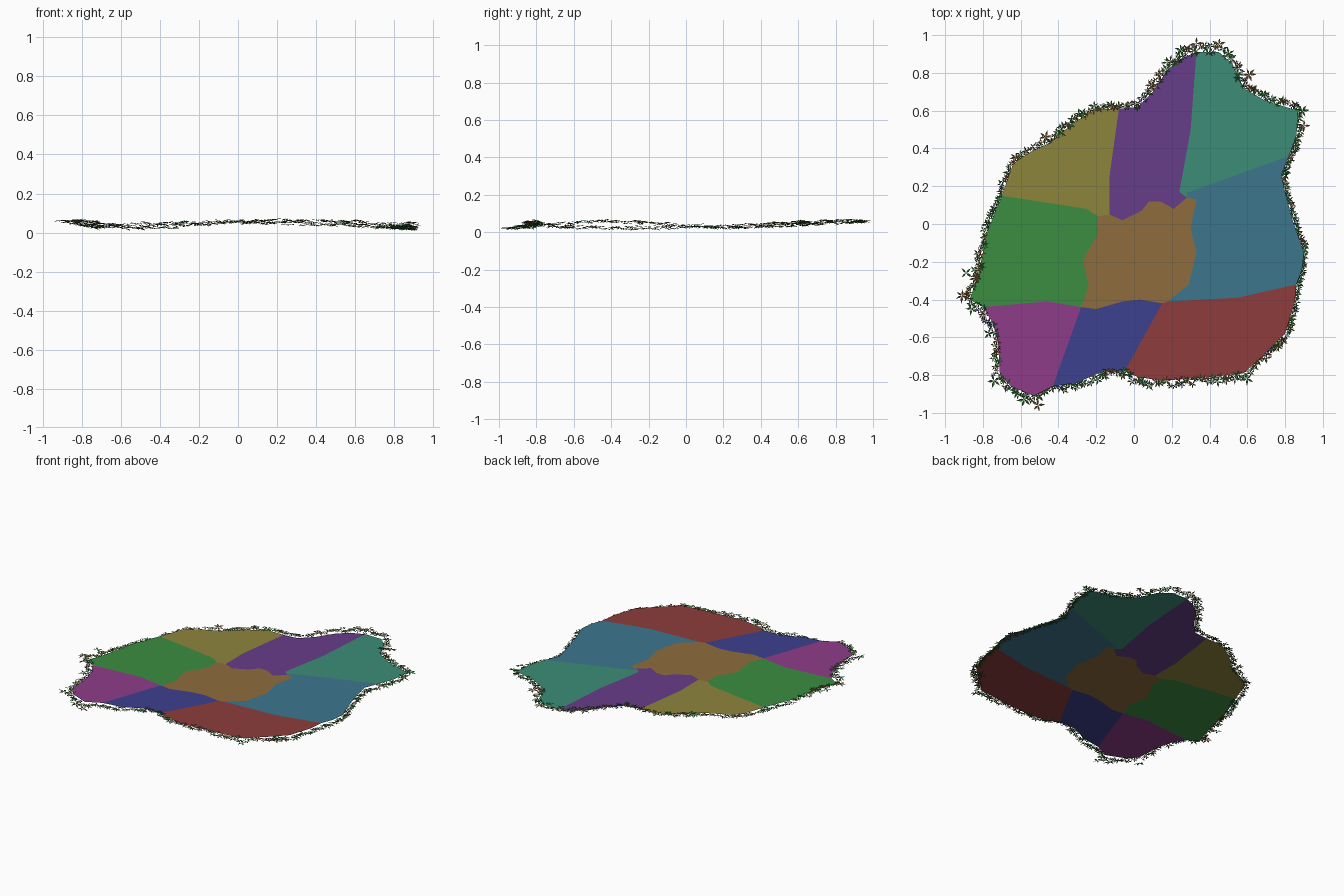
import bpy, bmesh, math, random
from mathutils import Vector, Matrix, Euler

if "Cube" in bpy.data.objects:
    bpy.data.objects.remove(bpy.data.objects["Cube"])

random.seed(7)
SHEET_Z = 0.045
HI, MID, LO = 0.27, 0.15, 0.046


def material(name, rgb):
    m = bpy.data.materials.new(name)
    m.diffuse_color = (*rgb, 1)
    m.use_nodes = True
    m.node_tree.nodes["Principled BSDF"].inputs["Base Color"].default_value = m.diffuse_color
    return m


MATS = {
    "purple": material("purple", (0.135, LO, 0.25)),
    "sea_green": material("sea green", (LO, HI, 0.18)),
    "steel_blue": material("steel blue", (LO, 0.18, HI)),
    "red": material("red", (HI, LO, LO)),
    "navy": material("navy", (LO, 0.052, HI)),
    "magenta": material("magenta", (HI, LO, 0.25)),
    "green": material("green", (LO, HI, 0.052)),
    "olive": material("olive", (HI, 0.235, LO)),
    "brown": material("brown", (HI, MID, LO)),
}


def finish(bm, name, mat):
    me = bpy.data.meshes.new(name)
    bm.to_mesh(me)
    bm.free()
    me.materials.append(MATS[mat])
    ob = bpy.data.objects.new(name, me)
    bpy.context.collection.objects.link(ob)
    return ob


def plate(name, pts, mat):
    bm = bmesh.new()
    f = bm.faces.new([bm.verts.new((x, y, SHEET_Z)) for x, y in pts])
    f.normal_update()
    if f.normal.z < 0:
        f.normal_flip()
    bmesh.ops.triangulate(bm, faces=[f], ngon_method='EAR_CLIP')
    finish(bm, name, mat)


# Borders between outer regions, clockwise, each from the hub outwards
spokes = [
    [(-0.13, 0.05), (-0.13, 0.25), (-0.08, 0.61)],
    [(0.28, 0.14), (0.24, 0.17), (0.30, 0.5), (0.33, 0.91)],
    [(0.28, 0.14), (0.28, 0.165), (0.82, 0.36)],
    [(0.18, -0.41), (0.55, -0.39), (0.86, -0.32)],
    [(0.15, -0.42), (-0.05, -0.78)],
    [(-0.28, -0.44), (-0.43, -0.86)],
    [(-0.28, -0.44), (-0.46, -0.41), (-0.80, -0.44)],
    [(-0.19, 0.04), (-0.25, 0.08), (-0.70, 0.15)],
]
# Outer edge of each region, between spoke i and i + 1
outer = [
    [(0.02, 0.62), (0.10, 0.70), (0.18, 0.82), (0.26, 0.88)],
    [(0.45, 0.91), (0.52, 0.85), (0.58, 0.72), (0.70, 0.65), (0.87, 0.60), (0.86, 0.47)],
    [(0.78, 0.26), (0.80, 0.17), (0.84, 0.02), (0.90, -0.15), (0.89, -0.24)],
    [(0.85, -0.42), (0.80, -0.58), (0.70, -0.68), (0.58, -0.79), (0.40, -0.81), (0.15, -0.83), (0.02, -0.81)],
    [(-0.17, -0.78), (-0.30, -0.84)],
    [(-0.53, -0.91), (-0.65, -0.86), (-0.71, -0.80), (-0.72, -0.62), (-0.75, -0.52)],
    [(-0.87, -0.40), (-0.82, -0.25), (-0.78, -0.05)],
    [(-0.64, 0.32), (-0.55, 0.38), (-0.44, 0.43), (-0.33, 0.53), (-0.2, 0.61)],
]
# Hub edge facing each region
hub = [
    [(-0.06, 0.02), (0.04, 0.07), (0.08, 0.12), (0.14, 0.12), (0.21, 0.08)],
    [],
    [(0.33, 0.13), (0.30, -0.02), (0.33, -0.15), (0.29, -0.32)],
    [],
    [(0.03, -0.40), (-0.06, -0.41), (-0.2, -0.45)],
    [],
    [(-0.24, -0.33), (-0.27, -0.19), (-0.19, -0.05)],
    [],
]
names = ["purple", "sea_green", "steel_blue", "red", "navy", "magenta", "green", "olive"]


def unique(pts):
    out = []
    for p in pts:
        if p not in out:
            out.append(p)
    return out


# Flat regions and the central one
centre = []
for i, n in enumerate(names):
    j = (i + 1) % 8
    pts = spokes[i] + outer[i] + spokes[j][::-1] + hub[i][::-1]
    plate(n + "_region", unique(pts), n)
    centre += [spokes[i][0]] + hub[i]
plate("central_region", unique(centre), "brown")

# Leafy border: sprigs of pointed leaves scattered along the outline
leaves = {"green": bmesh.new(), "brown": bmesh.new(), "navy": bmesh.new()}


def sprig(colour, x, y, z, size, tilt=0.25):
    bm = leaves[colour]
    rot = Euler((random.uniform(-tilt, tilt), random.uniform(-tilt, tilt),
                 random.uniform(0, math.tau))).to_matrix().to_4x4()
    count = random.choice((4, 5, 5, 6))
    for k in range(count):
        s = size * random.uniform(0.75, 1.1)
        turn = Matrix.Rotation(math.tau * k / count + random.uniform(-.2, .2), 4, 'Z')
        m = Matrix.Translation((x, y, z)) @ rot @ turn
        shape = ((0, 0, 0), (s * .45, -s * .17, s * .08), (s, 0, -s * .05), (s * .45, s * .17, s * .08))
        vs = []
        for c in shape:
            p = m @ Vector(c)
            p.z = min(max(p.z, 0), 0.083)
            vs.append(bm.verts.new(p))
        bm.faces.new((vs[0], vs[1], vs[2]))
        bm.faces.new((vs[0], vs[2], vs[3]))


# Height and spread of the border at each spoke end
heights = [0.055, 0.06, 0.03, 0.022, 0.055, 0.022, 0.062, 0.03]
spread = [0.02, 0.03, 0.018, 0.014, 0.03, 0.028, 0.026, 0.018]
for i in range(8):
    j = (i + 1) % 8
    run = [Vector(p) for p in [spokes[i][-1]] + outer[i] + [spokes[j][-1]]]
    total = sum((b - a).length for a, b in zip(run, run[1:]))
    done = 0
    for a, b in zip(run, run[1:]):
        d = b - a
        out = Vector((-d.y, d.x)).normalized()
        steps = max(1, round(d.length / 0.0125))
        for k in range(steps):
            t = (done + d.length * k / steps) / total
            w = spread[i] * (1 - t) + spread[j] * t
            z = heights[i] * (1 - t) + heights[j] * t + random.uniform(-.008, .008)
            p = a + d * (k + random.random()) / steps + out * random.uniform(-.1, 1.3) * w
            colour = random.choices(("green", "brown", "navy"), (5, 3.5, 1.5))[0]
            size = random.uniform(0.018, 0.034) * (0.7 if colour == "navy" else 1)
            sprig(colour, p.x, p.y, z, size)
        done += d.length

# Larger blooms on the tips
for x, y, z, c in [(0.33, 0.955, .06, "brown"), (0.45, 0.95, .06, "brown"), (0.25, 0.92, .06, "green"),
                   (0.61, 0.79, .06, "brown"), (0.90, 0.52, .045, "brown"), (0.89, 0.60, .05, "green"),
                   (0.73, -0.62, .025, "green"), (0.60, -0.82, .03, "green"), (-0.51, -0.96, .02, "brown"),
                   (-0.58, -0.93, .02, "green"), (-0.74, -0.83, .025, "green"), (-0.91, -0.38, .06, "brown"),
                   (-0.86, -0.45, .06, "green"), (-0.89, -0.26, .06, "green"), (-0.47, 0.46, .05, "brown")]:
    sprig(c, x, y, z, 0.04)

for c, n in (("green", "green_leaves"), ("brown", "brown_leaves"), ("navy", "blue_leaves")):
    finish(leaves[c], n, c)
